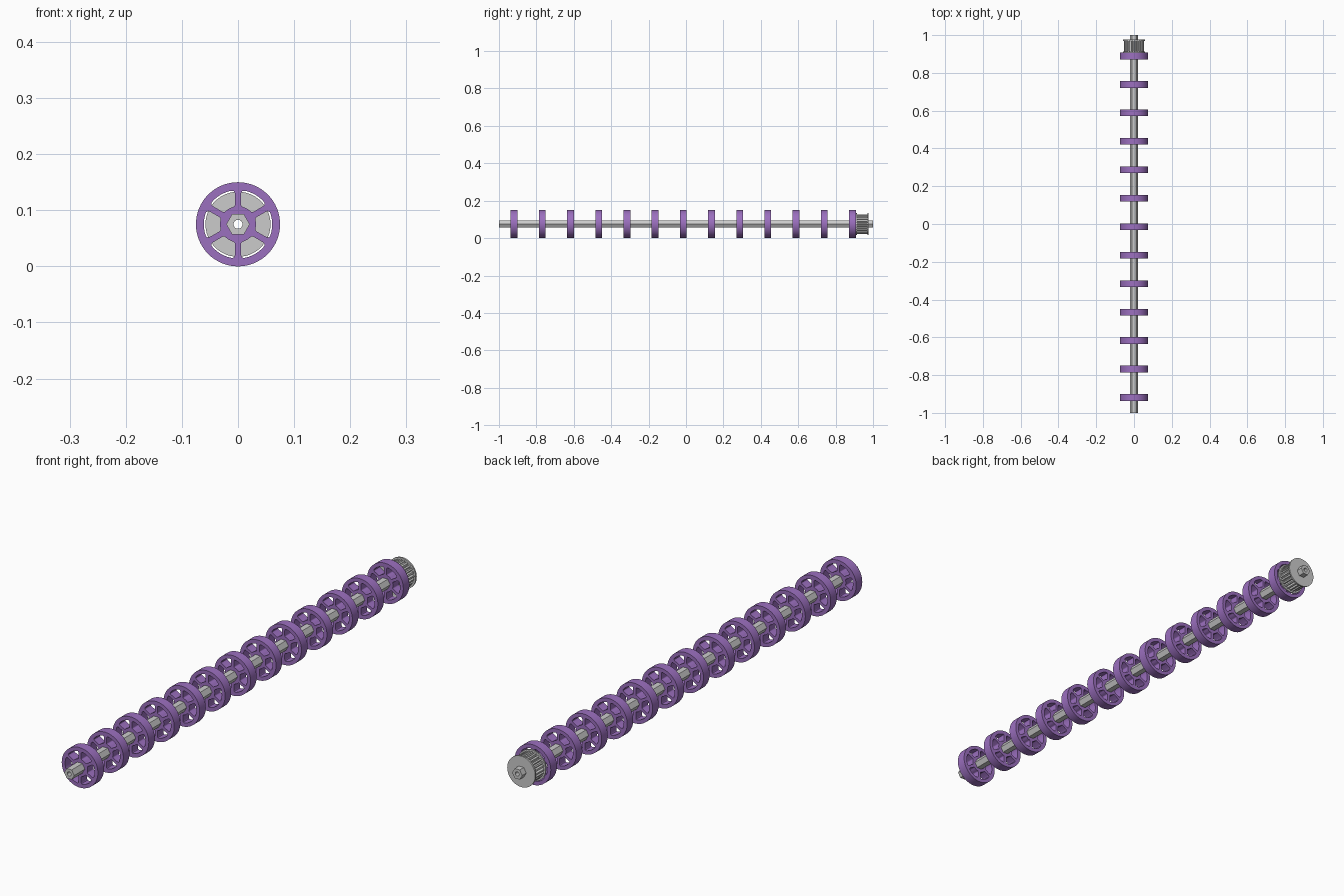
import bpy, bmesh
from math import sin, cos, asin, pi, radians
from mathutils import Vector

if "Cube" in bpy.data.objects:
    bpy.data.objects.remove(bpy.data.objects["Cube"])

AXIS_Z = 0.075


def ring(r, n, start=0.0):
    return [Vector((r * cos(start + 2 * pi * i / n), r * sin(start + 2 * pi * i / n))) for i in range(n)]


def polar(r, a):
    return Vector((r * cos(a), r * sin(a)))


def window(mid, ri=0.032, ro=0.061, half=0.0055, f=0.007):
    """Rounded opening between two parallel-sided spokes."""
    ao, ai = pi / 6 - asin(half / ro), pi / 6 - asin(half / ri)
    corners = [polar(ro, -ao), polar(ro, ao), polar(ri, ai), polar(ri, -ai)]
    side = (corners[1] - corners[2]).normalized()
    side2 = (corners[0] - corners[3]).normalized()

    def fillet(a, c, b):
        return [a * (1 - t) ** 2 + c * 2 * t * (1 - t) + b * t * t for t in (0, .25, .5, .75, 1)]

    def arc(r, a0, a1, n):
        return [polar(r, a0 + (a1 - a0) * i / n) for i in range(1, n)]

    fo, fi = f / ro, 0.004 / ri
    pts = fillet(corners[0] - side2 * f, corners[0], polar(ro, -ao + fo))
    pts += arc(ro, -ao + fo, ao - fo, 6)
    pts += fillet(polar(ro, ao - fo), corners[1], corners[1] - side * f)
    pts += fillet(corners[2] + side * 0.004, corners[2], polar(ri, ai - fi))
    pts += arc(ri, ai - fi, -ai + fi, 4)
    pts += fillet(polar(ri, -ai + fi), corners[3], corners[3] + side2 * 0.004)
    c, s = cos(mid), sin(mid)
    return [Vector((p.x * c - p.y * s, p.x * s + p.y * c)) for p in pts]


def extrude(name, loops, y0, y1):
    """Extrude a flat profile with holes along the shaft axis."""
    cu = bpy.data.curves.new(name, 'CURVE')
    cu.dimensions, cu.fill_mode, cu.extrude = '2D', 'BOTH', (y1 - y0) / 2
    for pts in loops:
        sp = cu.splines.new('POLY')
        sp.points.add(len(pts) - 1)
        for p, v in zip(sp.points, pts):
            p.co = (v.x, v.y, 0, 1)
        sp.use_cyclic_u = True
    ob = bpy.data.objects.new(name, cu)
    bpy.context.collection.objects.link(ob)
    bpy.ops.object.select_all(action='DESELECT')
    ob.select_set(True)
    bpy.context.view_layer.objects.active = ob
    bpy.ops.object.convert(target='MESH')
    ob = bpy.context.object
    bm = bmesh.new()
    bm.from_mesh(ob.data)
    bmesh.ops.remove_doubles(bm, verts=bm.verts, dist=1e-5)
    bmesh.ops.recalc_face_normals(bm, faces=bm.faces)
    bm.to_mesh(ob.data)
    bm.free()
    bpy.ops.object.shade_smooth_by_angle(angle=radians(30))
    ob.rotation_euler = (pi / 2, 0, 0)
    ob.location = (0, (y0 + y1) / 2, AXIS_Z)
    return ob


# Hollow hexagonal shaft
hexagon = ring(0.021, 6)
extrude("hex_shaft", [hexagon, ring(0.008, 24)], -1, 1)

# Thirteen spoked wheels sharing one mesh
purple = bpy.data.materials.new("purple")
purple.diffuse_color = (0.33, 0.16, 0.52, 1)
purple.use_nodes = True
purple.node_tree.nodes["Principled BSDF"].inputs["Base Color"].default_value = purple.diffuse_color
first, last, count = -0.919, 0.89, 13
wheel = extrude("wheel_01", [ring(0.075, 64), hexagon] + [window(i * pi / 3) for i in range(6)],
                first - 0.018, first + 0.018)
wheel.data.materials.append(purple)
for i in range(1, count):
    w = wheel.copy()
    w.name = f"wheel_{i + 1:02d}"
    w.location.y = first + (last - first) * i / (count - 1)
    bpy.context.collection.objects.link(w)

# Toothed belt pulley with a flange at each end
teeth = 24
profile = []
for i in range(teeth):
    a = 2 * pi * i / teeth
    step = 2 * pi / teeth
    for r, t in ((0.052, 0), (0.052, 0.45), (0.047, 0.55), (0.045, 0.72), (0.047, 0.9)):
        profile.append(polar(r, a + t * step))
extrude("pulley_teeth", [profile, hexagon], 0.912, 0.972)
extrude("pulley_inner_flange", [ring(0.058, 48), hexagon], 0.909, 0.914)
extrude("pulley_outer_flange", [ring(0.058, 48), hexagon], 0.97, 0.976)
